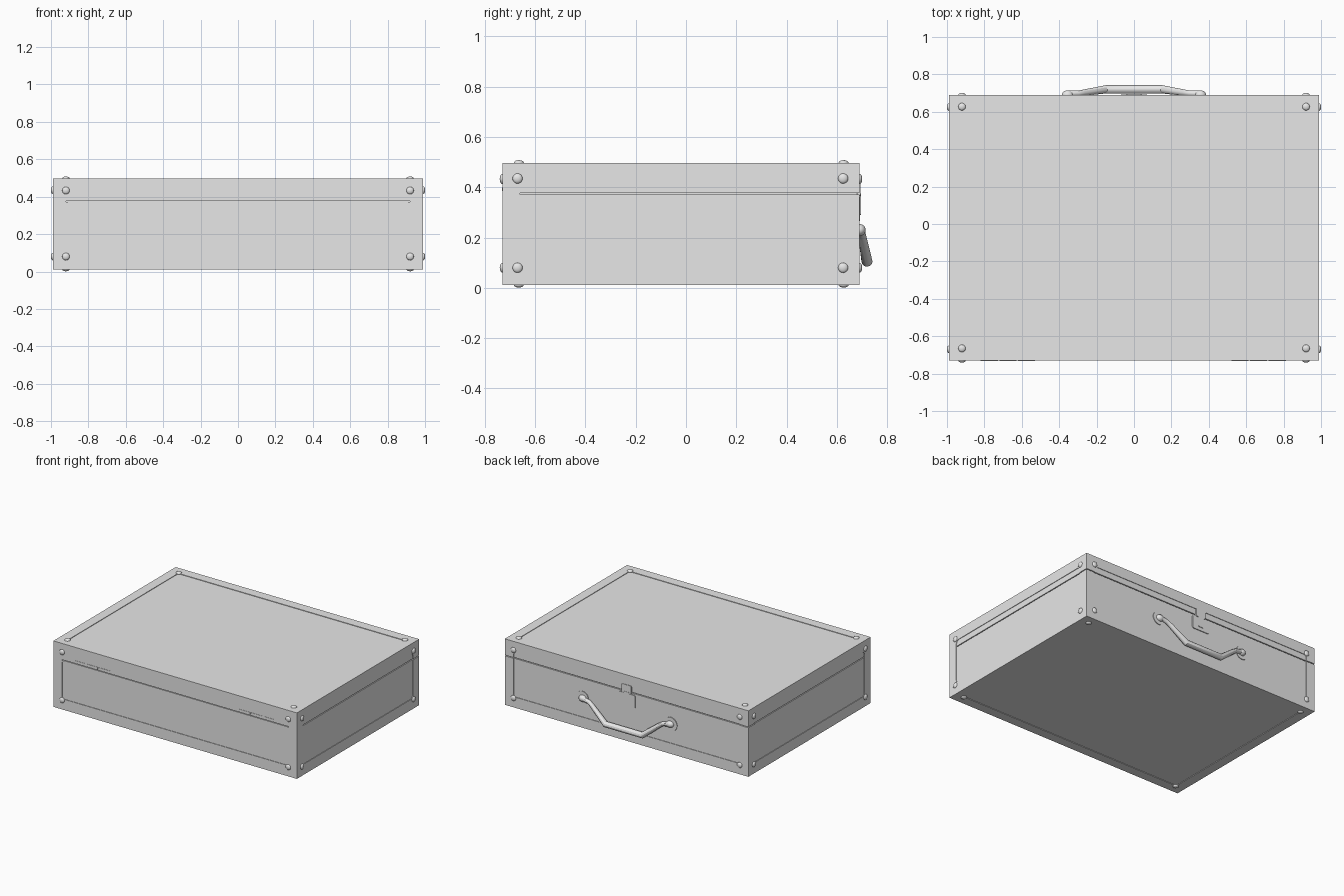
import bpy, bmesh, math
from mathutils import Matrix, Vector

cube = bpy.data.objects.get("Cube")
if cube:
    bpy.data.objects.remove(cube, do_unlink=True)

grey = bpy.data.materials.new("case grey")
grey.use_nodes = True
grey.diffuse_color = (0.8, 0.8, 0.8, 1)
grey.node_tree.nodes["Principled BSDF"].inputs["Base Color"].default_value = (0.8, 0.8, 0.8, 1)

# Case limits and trim lines
X, FRONT, BACK, LOW, HIGH = 0.99, -0.73, 0.69, 0.012, 0.497
PX, PF, PB, PL, PH = 0.92, -0.66, 0.62, 0.09, 0.42
SEAM, DEPTH = 0.375, 0.004


def finish(name, bm, smooth=False):
    mesh = bpy.data.meshes.new(name)
    bm.to_mesh(mesh)
    bm.free()
    mesh.materials.append(grey)
    for p in mesh.polygons:
        p.use_smooth = smooth
    obj = bpy.data.objects.new(name, mesh)
    bpy.context.collection.objects.link(obj)
    return obj


def box(name, lo, hi, axis=None, radius=0.025):
    """Box between two corners; edges along axis are rounded."""
    lo, hi = Vector(lo), Vector(hi)
    bm = bmesh.new()
    size = Matrix.Diagonal((*(hi - lo), 1))
    bmesh.ops.create_cube(bm, size=1, matrix=Matrix.Translation((lo + hi) / 2) @ size)
    if axis is not None:
        edges = [e for e in bm.edges
                 if abs((e.verts[0].co - e.verts[1].co).normalized()[axis]) > 0.9]
        bmesh.ops.bevel(bm, geom=edges, offset=radius, segments=4,
                        profile=0.5, affect='EDGES')
    return finish(name, bm)


def carve(target, cutter):
    mod = target.modifiers.new("carve", 'BOOLEAN')
    mod.operation, mod.solver, mod.object = 'DIFFERENCE', 'EXACT', cutter
    bpy.ops.object.select_all(action='DESELECT')
    bpy.context.view_layer.objects.active = target
    target.select_set(True)
    bpy.ops.object.modifier_apply(modifier=mod.name)
    bpy.data.objects.remove(cutter, do_unlink=True)


# Case with a recessed panel in each face
case = box("case", (-X, FRONT, LOW), (X, BACK, HIGH))
for s in (-1, 1):
    xs = sorted((s * (X - DEPTH), s * 1.1))
    carve(case, box("side_cut", (xs[0], PF, PL), (xs[1], PB, PH), 0))
carve(case, box("front_cut", (-PX, -1, PL), (PX, FRONT + DEPTH, SEAM), 1))
carve(case, box("back_cut", (-PX, BACK - DEPTH, PL), (PX, 1, PH), 1))
carve(case, box("top_cut", (-PX, PF, HIGH - DEPTH), (PX, PB, 1), 2))
carve(case, box("bottom_cut", (-PX, PF, -1), (PX, PB, LOW + DEPTH), 2))

# Lid seam
g, deep = 0.003, 0.012
for s in (-1, 1):
    xs = sorted((s * (X - deep), s * 1.1))
    carve(case, box("side_seam", (xs[0], PF, SEAM - g), (xs[1], 0.8, SEAM + g)))
carve(case, box("back_seam", (-1.1, BACK - deep, SEAM - g), (1.1, 0.8, SEAM + g)))
carve(case, box("front_seam", (-PX, -1, SEAM - g), (PX, FRONT + deep, SEAM + g)))

# Corner rivets, four domes on each face
spots = []
for x in (-PX, PX):
    for z in (0.08, 0.433):
        spots += [((x, y, z), 1) for y in (FRONT, BACK)]
    for y in (PF - 0.005, PB + 0.007):
        spots += [((x, y, z), 2) for z in (LOW, HIGH)]
for s in (-1, 1):
    for y in (PF - 0.01, PB + 0.005):
        spots += [((s * X, y, z), 0) for z in (0.08, 0.435)]
bm = bmesh.new()
for spot, axis in spots:
    scale = [0.02] * 3
    scale[axis] = 0.011
    bmesh.ops.create_uvsphere(bm, u_segments=16, v_segments=10, radius=1,
                              matrix=Matrix.Translation(spot) @ Matrix.Diagonal((*scale, 1)))
finish("rivets", bm, True)

# Hinges, three knuckles each
for side, start in (("right", -0.82), ("left", 0.52)):
    for i in range(3):
        x = start + i * 0.1
        box(f"{side}_hinge_knuckle_{i + 1}", (x, FRONT - 0.002, 0.385),
            (x + 0.092, FRONT + 0.01, 0.4))

# Latch
box("latch_plate", (-0.07, BACK - 0.01, 0.265), (0.07, BACK + 0.002, 0.362), 1, 0.01)
box("latch_hasp", (-0.022, BACK - 0.01, 0.29), (0.022, BACK + 0.006, 0.375), 1, 0.006)
box("latch_catch", (-0.04, BACK - 0.01, 0.365), (0.04, BACK + 0.004, 0.425), 1, 0.006)

# Handle mounts: thin disc and rounded boss
for side, s in (("left", 1), ("right", -1)):
    bm = bmesh.new()
    turn = Matrix.Translation((s * 0.36, BACK - 0.003, 0.23)) @ Matrix.Rotation(math.pi / 2, 4, 'X')
    bmesh.ops.create_cone(bm, cap_ends=True, segments=24, radius1=0.05,
                          radius2=0.05, depth=0.008, matrix=turn)
    finish(f"{side}_handle_disc", bm)
    bm = bmesh.new()
    bmesh.ops.create_uvsphere(bm, u_segments=20, v_segments=12, radius=1,
                              matrix=Matrix.Translation((s * 0.355, BACK, 0.23))
                              @ Matrix.Diagonal((0.03, 0.025, 0.024, 1)))
    finish(f"{side}_handle_boss", bm, True)

# Hanging handle with a thicker grip
half = [(0.35, 0.697, 0.23, 0.7), (0.3, 0.698, 0.22, 0.7),
        (0.27, 0.702, 0.2, 0.75), (0.15, 0.72, 0.105, 1)]
path = half + [(-x, y, z, r) for x, y, z, r in reversed(half)]
curve = bpy.data.curves.new("handle", 'CURVE')
curve.dimensions = '3D'
curve.bevel_depth = 0.022
curve.bevel_resolution = 4
curve.use_fill_caps = True
spline = curve.splines.new('POLY')
spline.points.add(len(path) - 1)
for point, (x, y, z, r) in zip(spline.points, path):
    point.co = (x, y, z, 1)
    point.radius = r
curve.materials.append(grey)
handle = bpy.data.objects.new("handle", curve)
bpy.context.collection.objects.link(handle)
bpy.ops.object.select_all(action='DESELECT')
bpy.context.view_layer.objects.active = handle
handle.select_set(True)
bpy.ops.object.convert(target='MESH')
bpy.ops.object.shade_smooth_by_angle()
